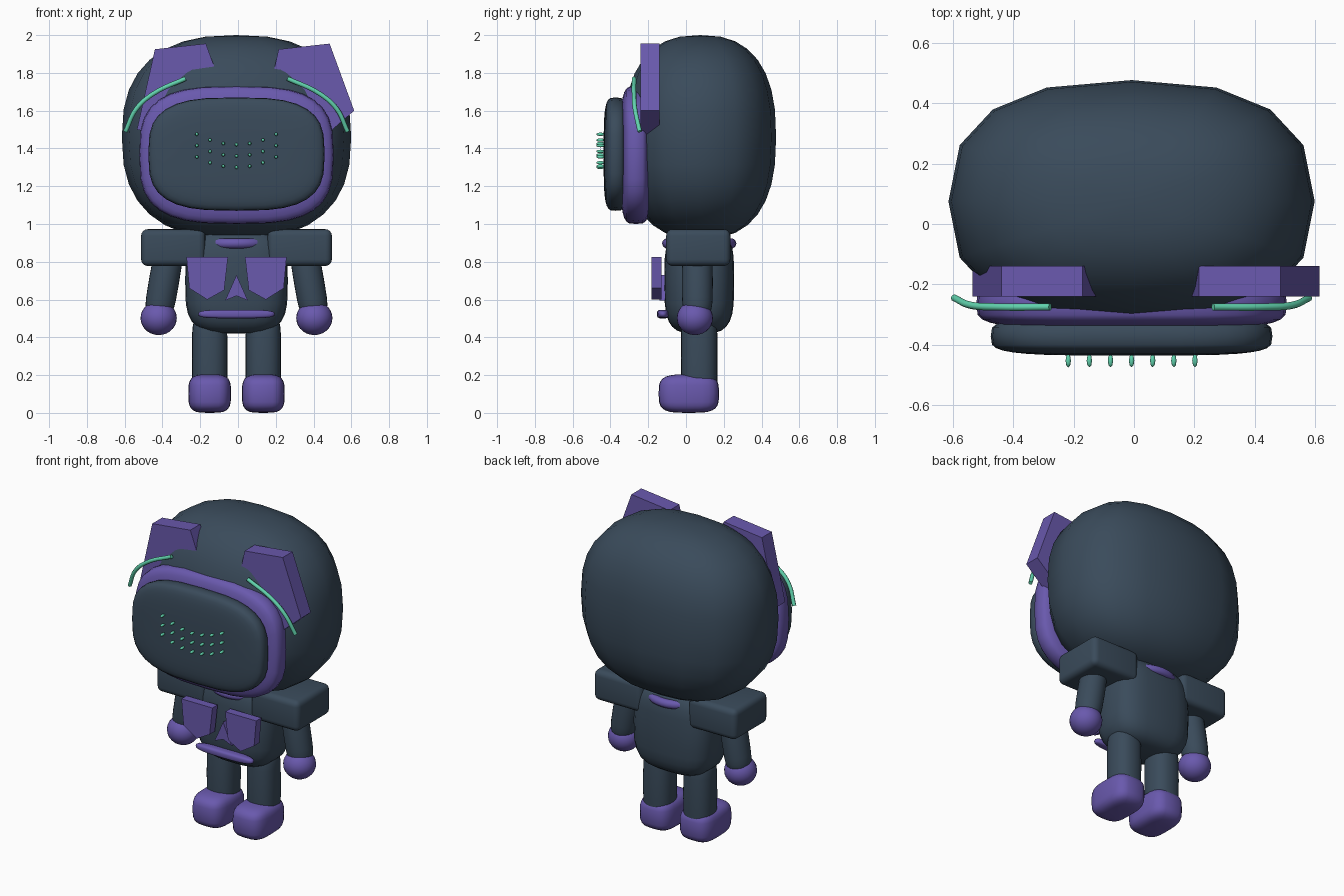
import bpy, bmesh, math
from mathutils import Matrix, Vector

cube = bpy.data.objects.get("Cube")
if cube:
    bpy.data.objects.remove(cube)

OFF = -0.008  # sideways shift of the figure


def material(name, rgb):
    m = bpy.data.materials.new(name)
    m.use_nodes = True
    m.diffuse_color = (*rgb, 1)
    m.node_tree.nodes["Principled BSDF"].inputs["Base Color"].default_value = (*rgb, 1)
    return m


SLATE = material("dark slate", (0.042, 0.07, 0.104))
PURPLE = material("purple", (0.142, 0.1, 0.42))
MINT = material("mint green", (0.12, 0.65, 0.42))


def finish(name, bm, mat, smooth=True):
    bmesh.ops.recalc_face_normals(bm, faces=bm.faces)
    for f in bm.faces:
        f.smooth = smooth
    me = bpy.data.meshes.new(name)
    bm.to_mesh(me)
    bm.free()
    me.materials.append(mat)
    ob = bpy.data.objects.new(name, me)
    bpy.context.collection.objects.link(ob)
    return ob


def power(v, p):
    return math.copysign(abs(v) ** p, v)


# Rounded solid: outline exponent p, profile exponent q, pole along z or y
def blob(name, mat, loc, half, p=1, q=1, segs=24, rings=14, pole="z", tilt=0):
    bm = bmesh.new()
    bmesh.ops.create_uvsphere(bm, u_segments=segs, v_segments=rings, radius=1)
    for v in bm.verts:
        lat = math.asin(max(-1, min(1, v.co.z)))
        lon = math.atan2(v.co.y, v.co.x)
        c = max(0, math.cos(lat)) ** q
        a, b, w = c * power(math.cos(lon), p), c * power(math.sin(lon), p), power(math.sin(lat), q)
        co = (a, b, w) if pole == "z" else (a, -w, b)
        v.co = [k * h for k, h in zip(co, half)]
    bm.transform(Matrix.Translation(loc) @ Matrix.Rotation(tilt, 4, "Y"))
    return finish(name, bm, mat)


# Flat plate: front outline in x and z, extruded from y0 to y1
def plate(name, mat, outline, y0, y1):
    bm = bmesh.new()
    face = bm.faces.new([bm.verts.new((x, y0, z)) for x, z in outline])
    new = bmesh.ops.extrude_face_region(bm, geom=[face])["geom"]
    bmesh.ops.translate(bm, vec=(0, y1 - y0, 0),
                        verts=[g for g in new if isinstance(g, bmesh.types.BMVert)])
    return finish(name, bm, mat, False)


# Head, visor frame and visor
blob("head", SLATE, (OFF, 0.075, 1.46), (0.607, 0.402, 0.54), 0.8, 0.8, 16, 16)
blob("visor_frame", PURPLE, (OFF, -0.265, 1.365), (0.515, 0.083, 0.365), 0.65, 0.5, 32, 16, "y")
blob("visor", SLATE, (OFF, -0.372, 1.37), (0.467, 0.064, 0.3), 0.65, 0.5, 32, 16, "y")

# Smile made of small lights
for col in range(-3, 4):
    for row in range(3):
        z = 1.3 + row * 0.06 + 0.055 * (col / 3) ** 2
        blob("face_light", MINT, (OFF + col * 0.07, -0.453, z), (0.009, 0.022, 0.009), segs=8, rings=6)

# Ear plates share one outline, shifted sideways
ear = [(0.215, 1.925), (0.485, 1.955), (0.615, 1.6), (0.42, 1.43), (0.12, 1.5)]
for name, shift in (("left_ear", 0), ("right_ear", -0.655)):
    plate(name, PURPLE, [(x + shift, z) for x, z in ear], -0.24, -0.14)


# Curved tubes over the visor
def tube(name, points):
    cu = bpy.data.curves.new(name, "CURVE")
    cu.dimensions = "3D"
    cu.bevel_depth = 0.012
    cu.bevel_resolution = 2
    cu.resolution_u = 6
    cu.use_fill_caps = True
    sp = cu.splines.new("BEZIER")
    sp.bezier_points.add(len(points) - 1)
    for bp, co in zip(sp.bezier_points, points):
        bp.co = co
        bp.handle_left_type = bp.handle_right_type = "AUTO"
    cu.materials.append(MINT)
    ob = bpy.data.objects.new(name, cu)
    bpy.context.collection.objects.link(ob)


# Torso, neck ring and belt
blob("torso", SLATE, (OFF, 0.07, 0.7), (0.272, 0.185, 0.28), 0.65, 0.55)
bm = bmesh.new()
R, r, N, M = 0.17, 0.027, 32, 10
loops = []
for i in range(N):
    a = 2 * math.pi * i / N
    loops.append([bm.verts.new((OFF + (R + r * math.cos(b)) * math.cos(a),
                                0.07 + (R + r * math.cos(b)) * math.sin(a),
                                0.897 + r * math.sin(b)))
                  for b in (2 * math.pi * j / M for j in range(M))])
for i in range(N):
    for j in range(M):
        nxt, k = loops[(i + 1) % N], (j + 1) % M
        bm.faces.new((loops[i][j], nxt[j], nxt[k], loops[i][k]))
finish("neck_ring", bm, PURPLE)
blob("belt", PURPLE, (OFF, -0.122, 0.523), (0.203, 0.032, 0.023), 0.7, 0.6)

# Bow plates and centre knot
bow = [(0.045, 0.825), (0.265, 0.825), (0.25, 0.66), (0.155, 0.6), (0.065, 0.65)]
knot = [(0, 0.73), (0.06, 0.595), (0, 0.62), (-0.06, 0.595)]
plate("bow_knot", PURPLE, [(x + OFF, z) for x, z in knot], -0.14, -0.1)

# Paired parts
for s, side in ((1, "left"), (-1, "right")):
    plate(side + "_bow", PURPLE, [(OFF + s * x, z) for x, z in bow], -0.183, -0.13)
    tube(side + "_tube", [(OFF + s * x, y, z) for x, y, z in (
        (0.27, -0.275, 1.77), (0.44, -0.275, 1.69), (0.53, -0.27, 1.61), (0.588, -0.245, 1.49))])

    # Shoulder pad
    bm = bmesh.new()
    bmesh.ops.create_cube(bm, size=1)
    bmesh.ops.scale(bm, vec=(0.34, 0.34, 0.195), verts=bm.verts)
    bmesh.ops.bevel(bm, geom=bm.edges[:], offset=0.035, segments=4, profile=0.5, affect="EDGES")
    bmesh.ops.translate(bm, vec=(OFF + s * 0.335, 0.065, 0.875), verts=bm.verts)
    finish(side + "_shoulder", bm, SLATE)

    blob(side + "_arm", SLATE, (OFF + s * 0.385, 0.06, 0.69), (0.08, 0.082, 0.19),
         1, 0.5, tilt=-s * 0.17)
    blob(side + "_hand", PURPLE, (OFF + s * 0.412, 0.047, 0.502), (0.096, 0.096, 0.09))
    blob(side + "_leg", SLATE, (OFF + s * 0.142, 0.07, 0.29), (0.094, 0.097, 0.23), 0.85, 0.4)
    blob(side + "_shoe", PURPLE, (OFF + s * 0.142, 0.015, 0.102), (0.113, 0.16, 0.102), 0.6, 0.55)
